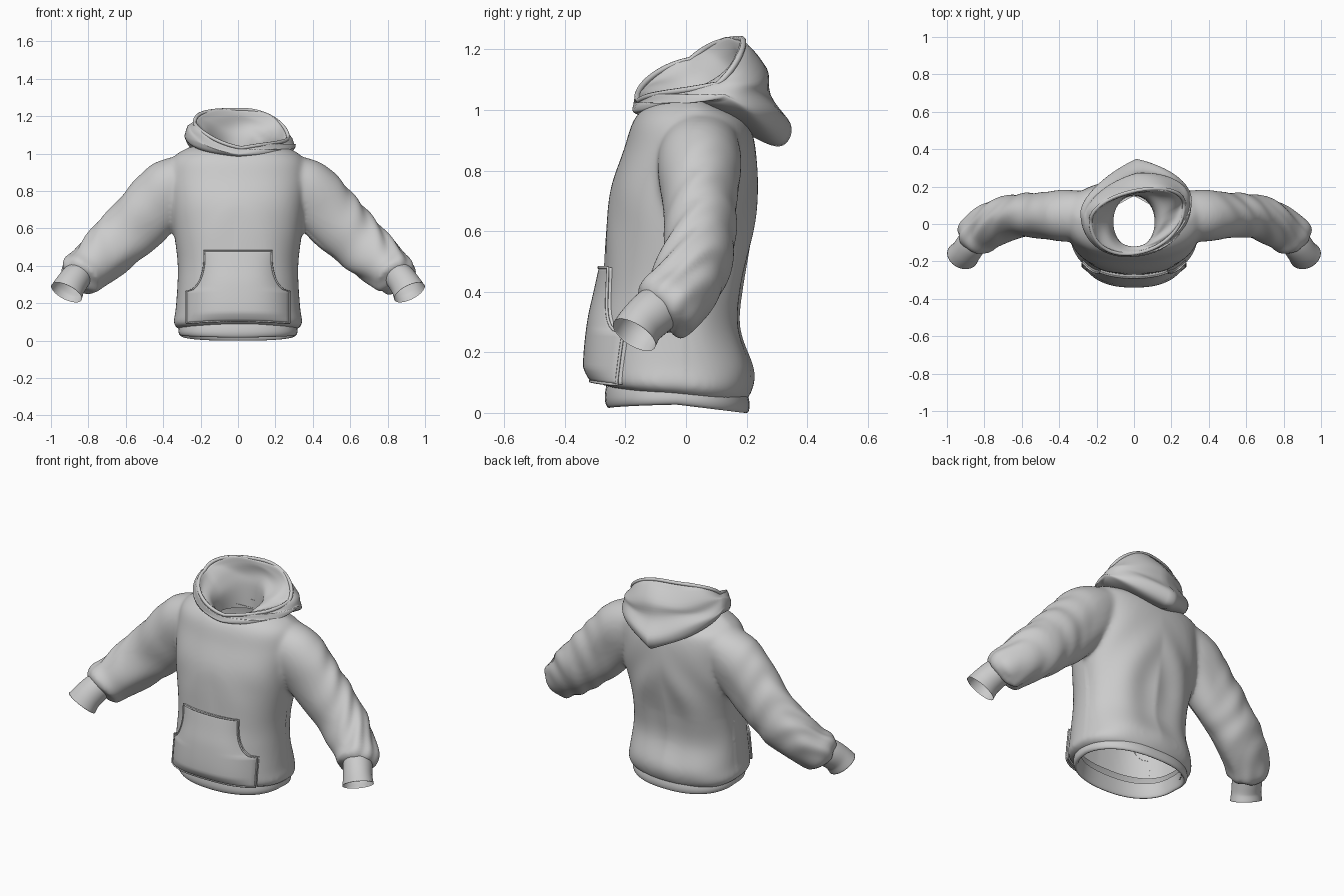
import bpy, bmesh, math
from mathutils import Vector

cube = bpy.data.objects.get("Cube")
if cube:
    bpy.data.objects.remove(cube)

GREY = (0.6, 0.6, 0.6, 1)
cloth = bpy.data.materials.new("grey cloth")
cloth.use_nodes = True
cloth.diffuse_color = GREY
cloth.node_tree.nodes["Principled BSDF"].inputs["Base Color"].default_value = GREY


def spline(rows, steps=6):
    """Catmull-Rom interpolation of parameter rows."""
    out = []
    for i in range(len(rows) - 1):
        quad = [rows[max(0, min(len(rows) - 1, i + k))] for k in (-1, 0, 1, 2)]
        for j in range(steps):
            t = j / steps
            out.append([0.5 * (2 * b + (c - a) * t + (2 * a - 5 * b + 4 * c - d) * t * t
                               + (3 * b - a - 3 * c + d) * t ** 3) for a, b, c, d in zip(*quad)])
    return out + [list(rows[-1])]


def ring(row, q=0.85, point=0, n=64):
    """Egg-shaped loop: half width, side y, front y, back y, front/side/back z, lean."""
    rx, y0, yf, yb, zf, zs, zb, lean = row
    pts = []
    for i in range(n):
        a = 2 * math.pi * i / n
        s, c = math.sin(a), math.cos(a)
        x = math.copysign(rx * abs(s) ** q, s)
        if c > 0:
            y, z = y0 + (yf - y0) * c ** q, zs + (zf - zs) * (c + 1 - abs(s)) / 2
        else:
            w = (1 - point) * (-c) ** q + point * (1 - abs(s) ** q)
            y, z = y0 + (yb - y0) * w, zs + (zb - zs) * w
        pts.append(Vector((x + lean * 0.1, y + lean * x, z - lean * x * abs(s) * 0.9)))
    return pts


def tube_rings(rows, side, n=40):
    """Oval loops across a path of x, y, z, height radius, depth radius."""
    loops = []
    for i, r in enumerate(rows):
        along = (Vector(rows[min(i + 1, len(rows) - 1)][:3]) - Vector(rows[max(i - 1, 0)][:3])).normalized()
        across = (Vector((0, 1, 0)) - along * along.y).normalized()
        up = across.cross(along)
        loop = []
        for k in range(n):
            a = 2 * math.pi * k / n
            p = Vector(r[:3]) + up * r[3] * math.cos(a) + across * r[4] * math.sin(a)
            loop.append(Vector((p.x * side, p.y, p.z)))
        loops.append(loop)
    return loops


def add_loft(bm, loops, caps=False):
    vs = [[bm.verts.new(p) for p in loop] for loop in loops]
    n = len(vs[0])
    for a, b in zip(vs, vs[1:]):
        for k in range(n):
            bm.faces.new((a[k], a[(k + 1) % n], b[(k + 1) % n], b[k]))
    if caps:
        bm.faces.new(vs[0])
        bm.faces.new(vs[-1])


def finish(name, bm, recalc=True):
    if recalc:
        bmesh.ops.recalc_face_normals(bm, faces=bm.faces[:])
    for f in bm.faces:
        f.smooth = True
        f.material_index = 0
    me = bpy.data.meshes.new(name)
    bm.to_mesh(me)
    bm.free()
    me.materials.append(cloth)
    ob = bpy.data.objects.new(name, me)
    bpy.context.collection.objects.link(ob)
    return ob


def piping(name, pts, radius):
    cu = bpy.data.curves.new(name, "CURVE")
    cu.dimensions = "3D"
    cu.bevel_depth = radius
    cu.bevel_resolution = 2
    sp = cu.splines.new("POLY")
    sp.points.add(len(pts) - 1)
    for p, co in zip(sp.points, pts):
        p.co = (*co, 1)
    sp.use_cyclic_u = True
    cu.materials.append(cloth)
    bpy.context.collection.objects.link(bpy.data.objects.new(name, cu))


# Torso and sleeves, fused into one cloth shell
torso = spline([
    (.31, -.03, -.26, .19, .09, .06, .03, 0),
    (.345, -.03, -.29, .215, .10, .09, .07, 0),
    (.335, -.03, -.30, .225, .16, .16, .14, 0),
    (.325, -.02, -.29, .18, .30, .30, .28, 0),
    (.325, -.01, -.275, .19, .42, .42, .42, 0),
    (.345, 0, -.265, .225, .6, .6, .6, 0),
    (.36, .01, -.248, .235, .74, .74, .74, 0),
    (.37, .03, -.205, .23, .87, .87, .87, 0),
    (.35, .04, -.18, .21, .95, .975, .95, 0),
    (.26, .03, -.155, .18, .99, 1.035, .98, 0),
    (.16, .01, -.13, .15, 1, 1.05, 1, 0)])
sleeve = spline([
    (.25, .05, .91, .10, .12), (.36, .045, .82, .16, .14), (.48, .045, .69, .165, .124),
    (.61, .045, .555, .156, .117), (.72, .015, .455, .142, .118), (.80, -.03, .385, .125, .115),
    (.845, -.07, .345, .118, .115), (.86, -.09, .325, .085, .085)])
bm = bmesh.new()
add_loft(bm, [ring(r) for r in torso], True)
for side in (1, -1):
    add_loft(bm, tube_rings(sleeve, side), True)
base = finish("shell_base", bm)
mod = base.modifiers.new("fuse", "REMESH")
mod.mode = "VOXEL"
mod.voxel_size = 0.012
mod = base.modifiers.new("relax", "SMOOTH")
mod.factor = 0.5
mod.iterations = 14
fused = bpy.data.meshes.new_from_object(base.evaluated_get(bpy.context.evaluated_depsgraph_get()))
bpy.data.objects.remove(base)
fused.materials.clear()
bm = bmesh.new()
bm.from_mesh(fused)
bm.normal_update()


def fold(p):
    """Height of the cloth folds at a point."""
    x, y, z = abs(p.x), p.y, p.z
    arm = max(0, min(1, (x - .42) / .2))
    wrist = max(0, min(1, (x - .68) / .15))
    run = .68 * x - .73 * z
    folds = arm * .004 * math.sin(33 * run + 16 * y + 2.5 * math.sin(11 * y + 9 * p.x))
    folds += wrist * .004 * math.sin(60 * run + 8 * math.sin(9 * y))
    trunk = (1 - arm) * max(0, 1 - abs(z - .45) / .45)
    amount = .008 if y > 0 else .002
    return folds + trunk * amount * math.sin(26 * x + 9 * z + 1.2 * math.sin(9 * z))


shifts = [(v, v.normal * fold(v.co)) for v in bm.verts]
for v, d in shifts:
    v.co += d
# Open the neck and the hem
holes = []
for f in bm.faces:
    c = f.calc_center_median()
    neck = c.z > .85 and (c.x / .155) ** 2 + ((c.y - .01) / .14) ** 2 < 1
    hem = c.z < .15 and (c.x / .30) ** 2 + ((c.y + .035) / .22) ** 2 < 1
    if neck or hem:
        holes.append(f)
bmesh.ops.delete(bm, geom=holes, context="FACES")
finish("body_and_sleeves", bm, False)

# Hem band
bm = bmesh.new()
add_loft(bm, [ring(r) for r in spline([
    (.285, -.03, -.235, .175, .14, .13, .12, 0), (.31, -.03, -.26, .2, .1, .09, .07, 0),
    (.318, -.03, -.268, .21, .05, .05, .03, 0), (.31, -.03, -.26, .205, .02, .03, .003, 0),
    (.295, -.03, -.245, .19, .025, .035, .008, 0), (.28, -.03, -.23, .17, .1, .1, .08, 0)])])
finish("hem_band", bm)

# Cuffs
for side, label in ((1, "left"), (-1, "right")):
    bm = bmesh.new()
    add_loft(bm, tube_rings(spline([
        (.845, -.07, .36, .075, .08), (.872, -.11, .33, .08, .08), (.898, -.148, .293, .083, .077),
        (.917, -.171, .257, .09, .08)]), side))
    bmesh.ops.solidify(bm, geom=bm.faces[:], thickness=0.008)
    finish(label + "_cuff", bm)

# Hood: outer layer, rim and lining
hood = spline([
    (.19, .02, -.13, .15, .975, 1.01, .95, 0), (.27, .06, -.165, .28, .985, 1.045, .885, .05),
    (.295, .09, -.175, .335, 1, 1.065, .89, .1), (.295, .09, -.17, .345, 1.01, 1.08, .96, .13),
    (.285, .085, -.165, .28, 1.02, 1.1, 1.05, .16), (.275, .075, -.16, .265, 1.025, 1.115, 1.13, .17),
    (.25, .06, -.155, .18, 1.03, 1.125, 1.235, .18), (.225, .05, -.14, .165, 1.025, 1.115, 1.205, .16),
    (.17, .03, -.125, .17, 1.01, 1.09, 1.15, .1), (.125, .01, -.12, .155, .98, 1.045, 1.08, 0),
    (.11, .01, -.125, .15, .93, .96, .94, 0)], 5)
loops = [ring(r, 0.95, max(0, .75 - .025 * j)) for j, r in enumerate(hood)]
rim = loops[30]
for j, loop in enumerate(loops):
    for k, p in enumerate(loop):
        p.z += 0.008 * math.sin(j * 0.45 + k * 0.5) * math.sin(math.pi * j / len(loops)) * (j != 30)
bm = bmesh.new()
add_loft(bm, loops)
finish("hood", bm)
piping("hood_rim", rim, 0.01)


# Front pouch pocket
def front_y(x, z):
    for a, b in zip(torso, torso[1:]):
        if a[4] <= z <= b[4] and b[4] > a[4]:
            t = (z - a[4]) / (b[4] - a[4])
            r = [u + (v - u) * t for u, v in zip(a, b)]
            s = min(1, abs(x) / r[0]) ** (1 / .85)
            return r[1] + (r[2] - r[1]) * math.sqrt(1 - s * s) ** .85
    return torso[0][2]


def half_width(z):
    u = max(0, min(1, (z - .27) / .17))
    return .18 + .095 * (1 - math.sqrt(1 - (1 - u) ** 2))


COLS, ROWS = 28, 32
bm = bmesh.new()
grid = []
for j in range(ROWS + 1):
    v = j / ROWS
    z = .105 + .375 * v
    line = []
    for i in range(COLS + 1):
        u = 2 * i / COLS - 1
        x = u * half_width(z)
        puff = .016 + .024 * (1 - u ** 4) * (1 - v ** 3) * min(1, 6 * v + .3)
        line.append(bm.verts.new((x, front_y(x, z) - puff, z - .012 * u * u * (1 - v))))
    grid.append(line)
for a, b in zip(grid, grid[1:]):
    for i in range(COLS):
        bm.faces.new((a[i], a[i + 1], b[i + 1], b[i]))
edge = grid[0] + [g[-1] for g in grid[1:]] + grid[-1][-2::-1] + [g[0] for g in grid[-2:0:-1]]
border = [v.co.copy() for v in edge]
rim_edges = [e for e in bm.edges if e.is_boundary]
skirt = bmesh.ops.extrude_edge_only(bm, edges=rim_edges)["geom"]
for v in skirt:
    if isinstance(v, bmesh.types.BMVert):
        v.co.y += .017
finish("front_pocket", bm)
piping("pocket_seam", border, 0.005)
